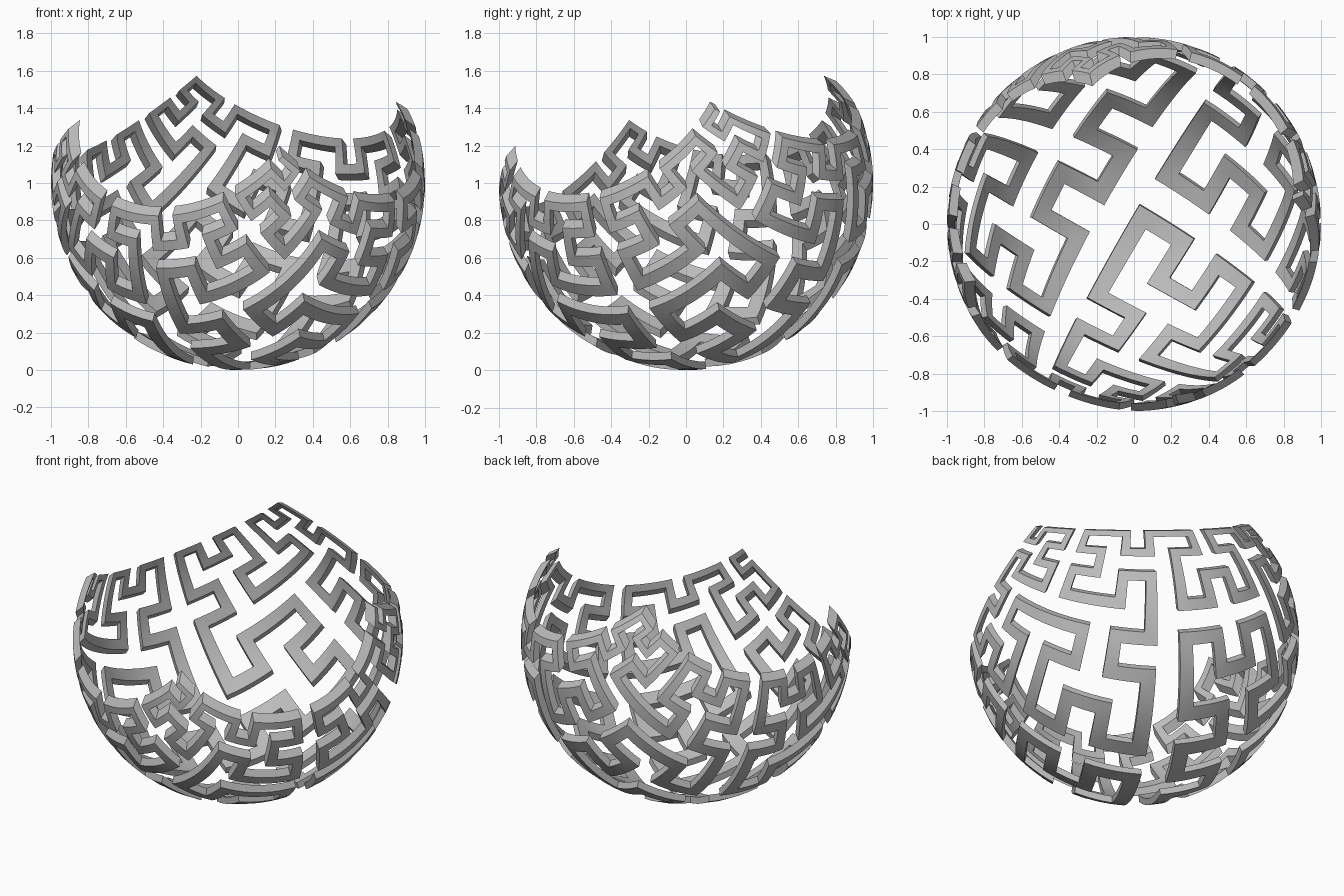
import bpy, bmesh, math
from mathutils import Vector, Matrix

if "Cube" in bpy.data.objects:
    bpy.data.objects.remove(bpy.data.objects["Cube"])

ORDER = 4            # curve order: 16 x 16 cells
PITCH = 0.133        # cell spacing in the flat pattern
HALF = 0.0245        # half the ribbon width in the flat pattern
INNER = 0.959        # inner shell radius (outer is 1)
STEPS = 5            # divisions per cell step
TILT = Matrix.Rotation(math.radians(12.8), 3, 'X')
SPIN = Matrix.Rotation(math.radians(59.7), 3, 'Z')
FRAME = TILT @ SPIN
POLE = Vector((0, 0, 1))


def hilbert(order):
    pts, n = [(0, 0)], 1
    for _ in range(order):
        pts = ([(y, x) for x, y in pts] + [(x, y + n) for x, y in pts]
               + [(x + n, y + n) for x, y in pts]
               + [(2 * n - 1 - y, n - 1 - x) for x, y in pts])
        n *= 2
    mid = (n - 1) / 2
    return [Vector(((x - mid) * PITCH, (y - mid) * PITCH)) for x, y in pts]


def to_shell(q, inner):
    """Project a flat point from the pole onto the outer or inner sphere."""
    r2 = q.length_squared
    p = Vector((2 * q.x, 2 * q.y, r2 - 1)) / (1 + r2)
    if inner:
        d = p - POLE
        s = (1 + math.sqrt(1 - 4 * (1 - INNER ** 2) / d.length_squared)) / 2
        p = POLE + d * s
    return FRAME @ p + Vector((0, 0, 1))


# Mitred left and right edges of the flat ribbon
path = hilbert(ORDER)
path[0] = path[0] - (path[1] - path[0]).normalized() * HALF
path[-1] = path[-1] + (path[-1] - path[-2]).normalized() * HALF
edges = []
for i, c in enumerate(path):
    a = (c - path[i - 1]).normalized() if i else (path[1] - c).normalized()
    b = (path[i + 1] - c).normalized() if i < len(path) - 1 else a
    na, nb = Vector((-a.y, a.x)), Vector((-b.y, b.x))
    m = (na + nb) * (HALF / (1 + na.dot(nb)))
    edges.append((c + m, c - m))

# Subdivide so the ribbon follows the sphere
sections = [edges[0]]
for (l0, r0), (l1, r1) in zip(edges, edges[1:]):
    for k in range(1, STEPS + 1):
        sections.append((l0.lerp(l1, k / STEPS), r0.lerp(r1, k / STEPS)))

# Sweep the four-sided section along the sphere
bm = bmesh.new()
rings = [[bm.verts.new(to_shell(q, inner)) for q, inner in
          ((l, False), (r, False), (r, True), (l, True))] for l, r in sections]
for a, b in zip(rings, rings[1:]):
    for j in range(4):
        k = (j + 1) % 4
        bm.faces.new((a[j], a[k], b[k], b[j]))
bm.faces.new(rings[0][::-1])
bm.faces.new(rings[-1])
bmesh.ops.recalc_face_normals(bm, faces=bm.faces)

mesh = bpy.data.meshes.new("maze_ribbon_bowl")
bm.to_mesh(mesh)
bm.free()
grey = bpy.data.materials.new("mid grey")
grey.diffuse_color = (0.5, 0.5, 0.5, 1)
grey.use_nodes = True
grey.node_tree.nodes["Principled BSDF"].inputs["Base Color"].default_value = grey.diffuse_color
mesh.materials.append(grey)
bowl = bpy.data.objects.new("maze_ribbon_bowl", mesh)
bpy.context.collection.objects.link(bowl)
bpy.context.view_layer.objects.active = bowl
bowl.select_set(True)
bpy.ops.object.shade_smooth_by_angle(angle=math.radians(30))
